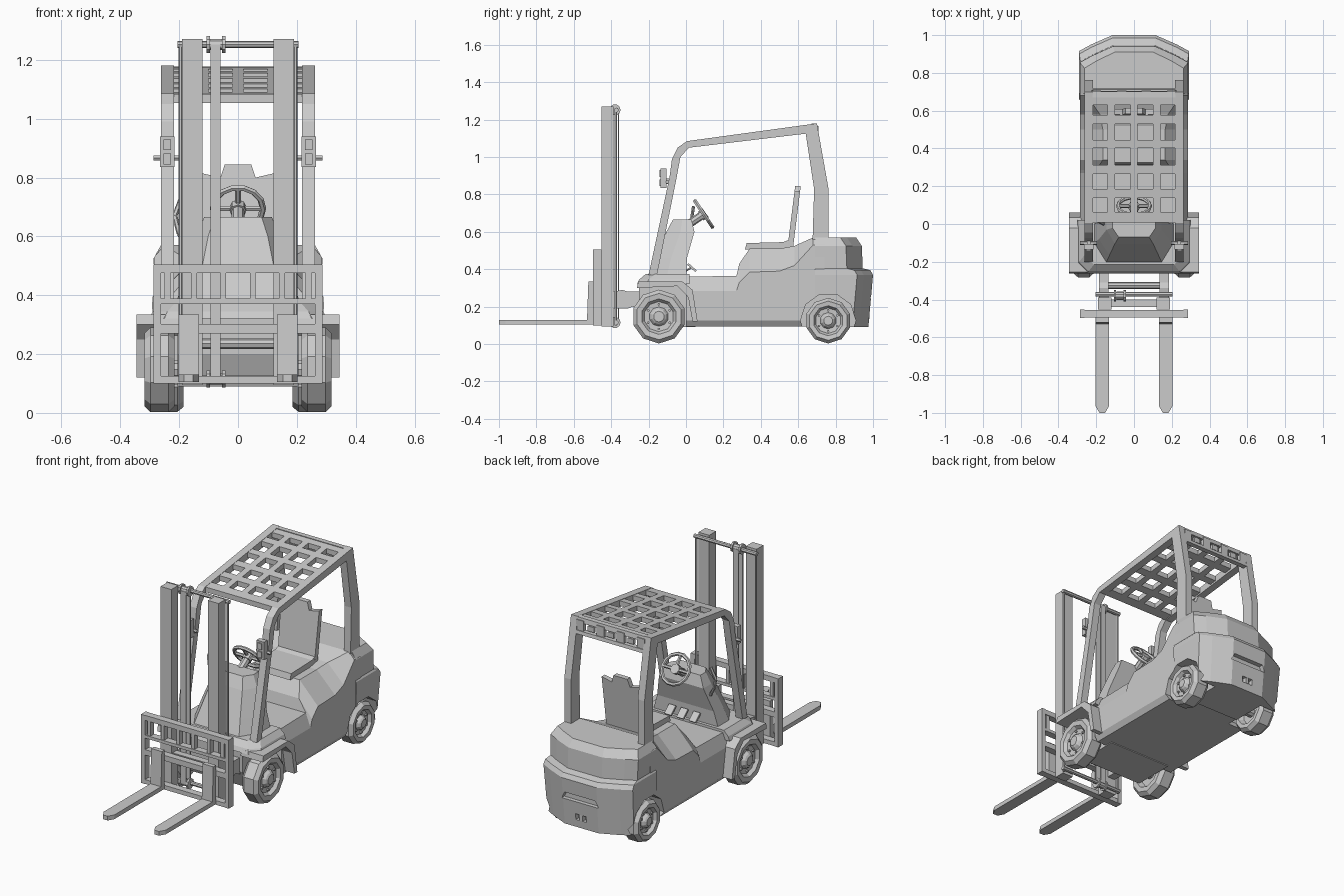
import bpy, bmesh, math
from mathutils import Vector, Matrix

if "Cube" in bpy.data.objects:
    bpy.data.objects.remove(bpy.data.objects["Cube"])


def make(name, bm):
    bmesh.ops.recalc_face_normals(bm, faces=bm.faces[:])
    me = bpy.data.meshes.new(name)
    bm.to_mesh(me)
    bm.free()
    ob = bpy.data.objects.new(name, me)
    bpy.context.collection.objects.link(ob)
    return ob


def loft(name, rings):
    bm = bmesh.new()
    vs = [[bm.verts.new(p) for p in r] for r in rings]
    n = len(vs[0])
    for a, b in zip(vs, vs[1:]):
        for i in range(n):
            bm.faces.new((a[i], a[(i + 1) % n], b[(i + 1) % n], b[i]))
    bm.faces.new(vs[0])
    bm.faces.new(vs[-1])
    return make(name, bm)


def prism(name, x0, x1, pts):
    """Side profile (y, z) extruded along x."""
    return loft(name, [[(x, y, z) for y, z in pts] for x in (x0, x1)])


def box(name, x0, x1, y0, y1, z0, z1):
    return prism(name, x0, x1, [(y0, z0), (y1, z0), (y1, z1), (y0, z1)])


def both(fn, name, x0, x1, *args):
    return [fn(f"{side}_{name}", s * x0, s * x1, *args) for side, s in (("right", 1), ("left", -1))]


def cyl(name, p0, p1, r, n=10):
    p0, p1 = Vector(p0), Vector(p1)
    q = (p1 - p0).to_track_quat('Z', 'Y')
    ring = [q @ Vector((r * math.cos(2 * math.pi * i / n), r * math.sin(2 * math.pi * i / n), 0)) for i in range(n)]
    return loft(name, [[p + v for v in ring] for p in (p0, p1)])


def wheel(name, s, y, z, R, x0, x1, n=10):
    w = x1 - x0
    prof = [(x0 + .03, .02), (x0 + .03, R * .55), (x0, R * .66), (x0, R * .86), (x0 + .2 * w, R),
            (x1 - .2 * w, R), (x1, R * .86), (x1 - .003, R * .66), (x1 - .022, R * .56),
            (x1 - .024, R * .36), (x1 - .008, R * .28), (x1, R * .2), (x1, .01)]
    loft(name, [[(s * x, y + r * math.sin(2 * math.pi * i / n), z + r * math.cos(2 * math.pi * i / n))
                 for i in range(n)] for x, r in prof])
    for i in range(6):
        a = math.pi * i / 3
        yy, zz = y + R * .46 * math.sin(a), z + R * .46 * math.cos(a)
        cyl(name + "_bolt", (s * (x1 - .026), yy, zz), (s * (x1 - .014), yy, zz), .007, 6)


# Wheels and axles
for side, s in (("right", 1), ("left", -1)):
    wheel(side + "_front_wheel", s, -.145, .147, .144, .215, .318)
    wheel(side + "_rear_wheel", s, .76, .125, .122, .185, .292)
cyl("front_axle", (-.25, -.145, .147), (.25, -.145, .147), .035)
cyl("rear_axle", (-.22, .76, .125), (.22, .76, .125), .03)

# Main body: sections along y (y, half width, shoulder z, top half width, top z)
sections = [(.0, .285, .285, .255, .36), (.27, .285, .285, .255, .365), (.285, .285, .33, .2, .43),
            (.34, .285, .385, .165, .51), (.50, .285, .39, .165, .51), (.58, .285, .42, .18, .525),
            (.68, .285, .53, .25, .57), (.74, .285, .53, .25, .57)]
body = loft("body", [[(-.265, y, .095), (.265, y, .095), (w, y, .125), (w, y, zs), (wt, y, zt),
                      (-wt, y, zt), (-w, y, zs), (-w, y, .125)] for y, w, zs, wt, zt in sections])

# Counterweight: stacked plan outlines (z, half width, back y)
levels = [(.09, .283, .975), (.37, .292, 1.0), (.395, .29, .985), (.405, .283, .945),
          (.525, .287, .94), (.57, .262, .91)]
weight = loft("counterweight", [[(-w, .69, z), (w, .69, z), (w, yb - .085, z), (w * .78, yb - .05, z),
                                 (w * .39, yb, z), (-w * .39, yb, z), (-w * .78, yb - .05, z),
                                 (-w, yb - .085, z)] for z, w, yb in levels])

# Hidden cutters for the rear wheel arches and the grab slot
arch = [(.76 + .148 * math.sin(math.pi * (i + .5) / 5), .125 + .148 * math.cos(math.pi * (i + .5) / 5))
        for i in range(10)]
cutters = both(prism, "arch_cutter", .165, .4, arch)
slot = loft("slot_cutter", [[(-.12, y, .245), (.12, y, .245), (.10, y, .285), (-.10, y, .285)] for y in (.965, 1.1)])
tow = box("tow_cutter", -.035, .035, .955, 1.1, .135, .17)
for target, tools in ((body, cutters), (weight, cutters + [slot, tow])):
    for c in tools:
        c.hide_render = True
        c.hide_viewport = True
        m = target.modifiers.new("cut", 'BOOLEAN')
        m.operation, m.object, m.solver = 'DIFFERENCE', c, 'EXACT'
box("tow_pin", -.01, .01, .95, .98, .135, .17)

# Front chassis, collar and fenders
prism("front_chassis", -.205, .205, [(-.2, .09), (.05, .09), (.05, .36), (-.25, .345), (-.25, .2)])
loft("front_collar", [[(-w, .02, z), (w, .02, z), (w, yf + .05, z), (w - .05, yf, z), (-w + .05, yf, z),
                       (-w, yf + .05, z)] for z, w, yf in ((.32, .30, -.262), (.345, .29, -.25), (.375, .262, -.215))])
both(prism, "fender", .2, .345, [(-.262, .30), (-.255, .335), (-.02, .335), (.035, .29), (.062, .12),
                                 (.035, .12), (.012, .25), (-.045, .31)])

# Dash cowl: (z, half width, front y, back y)
cowl = [(.34, .22, -.215, .0), (.46, .185, -.165, .005), (.60, .145, -.105, .045), (.665, .115, -.07, .03)]
loft("dash_cowl", [[(-w, yb, z), (w, yb, z), (w, yf * .5 + yb * .5, z), (w * .7, yf, z), (-w * .7, yf, z),
                    (-w, yf * .5 + yb * .5, z)] for z, w, yf, yb in cowl])

# Steering wheel with spokes and column
hub, tilt = Vector((0, .095, .695)), -.98
bpy.ops.mesh.primitive_torus_add(major_segments=14, minor_segments=6, major_radius=.085, minor_radius=.011,
                                 location=hub, rotation=(tilt, 0, 0))
bpy.context.object.name = "steering_wheel"
rot = Matrix.Rotation(tilt, 3, 'X')
axis = rot @ Vector((0, 0, 1))
for a in (0, math.pi, 1.5 * math.pi):
    cyl("steering_spoke", hub, hub + rot @ Vector((math.cos(a), math.sin(a), 0)) * .083, .01, 6)
cyl("steering_hub", hub - axis * .02, hub + axis * .012, .028, 8)
cyl("steering_column", hub - axis * .13, hub, .022, 8)

# Pedals and control levers
for x in (-.08, 0, .08):
    prism("pedal", x - .022, x + .022, [(.005, .425), (.05, .385), (.058, .393), (.013, .433)])
    cyl("pedal_arm", (x, -.02, .38), (x, .03, .41), .006, 6)
lever = [(-.16, .0, .55), (-.2, .02, .61), (-.215, .03, .67), (-.19, .04, .735)]
for a, b in zip(lever, lever[1:]):
    cyl("side_lever", a, b, .009, 6)

# Seat
prism("seat_cushion", -.12, .12, [(.315, .505), (.56, .505), (.57, .555), (.545, .555), (.52, .545), (.325, .54)])
outline = [(-.12, .52), (.12, .52), (.125, .815), (.06, .80), (.045, .845), (-.045, .845), (-.06, .80), (-.125, .815)]
loft("seat_back", [[(x, y + (z - .52) * .125, z) for x, z in outline] for y in (.543, .573)])

# Overhead guard: pillars and side rails in one profile
guard = [(-.20, .37), (-.088, .893), (-.075, .99), (-.045, 1.05), (.005, 1.085), (.70, 1.18), (.762, .83),
         (.762, .56), (.677, .56), (.685, .83), (.64, 1.125), (.015, 1.05), (-.03, 1.0), (-.052, .88), (-.155, .37)]
both(prism, "guard_frame", .218, .262, guard)


def roof_bar(name, x0, x1, y0, y1):
    def z(y):
        return 1.083 + (y - .005) * .1367
    return prism(name, x0, x1, [(y0, z(y0) - .03), (y1, z(y1) - .03), (y1, z(y1)), (y0, z(y0))])


for x in (-.12, 0, .12):
    roof_bar("roof_bar", x - .019, x + .019, .02, .68)
for y0, y1 in ((.008, .063), (.138, .185), (.265, .312), (.402, .444), (.53, .577), (.63, .70)):
    roof_bar("roof_crossbar", -.22, .22, y0, y1)

# Rear guard panel with light windows
for z0, z1 in ((1.085, 1.105), (1.15, 1.178)):
    prism("rear_guard_rail", -.22, .22, [(y + .7 + (1.18 - z) * .177, z) for y, z in
                                         ((-.03, z0), (0, z0), (0, z1), (-.03, z1))])
for x in (-.2, -.065, .065, .2):
    box("rear_guard_post", x - .025, x + .025, .685, .708, 1.09, 1.165)
for x in (-.13, 0, .13):
    box("rear_light", x - .02, x + .02, .688, .704, 1.113, 1.143)

# Head lights on the front pillars
for s, side in ((1, "right"), (-1, "left")):
    box(side + "_light_housing", s * .215, s * .265, -.135, -.105, .835, .94)
    for z in (.863, .912):
        box(side + "_light_lens", s * .227, s * .253, -.143, -.13, z - .018, z + .018)
    cyl(side + "_light_bar", (s * .195, -.1, .867), (s * .287, -.1, .867), .01, 6)
    box(side + "_light_bracket", s * .23, s * .25, -.11, -.07, .855, .885)

# Mast rails, rods and cross members
both(box, "mast_rail", .12, .19, -.452, -.388, .095, 1.27)
for s in (1, -1):
    cyl("mast_rod", (s * .195, -.375, .1), (s * .195, -.375, 1.25), .007, 6)
for z in (.115, 1.252):
    cyl("mast_crossbar", (-.205, -.372, z), (.205, -.372, z), .012, 8)
    cyl("chain_roller", (-.1, -.38, z), (-.05, -.38, z), .02)
    for x in (-.107, -.055):
        cyl("roller_flange", (x, -.38, z), (x + .012, -.38, z), .03)
for y in (-.4, -.36):
    box("lift_chain", -.093, -.059, y - .003, y + .003, .115, 1.252)
box("mast_lower_tie", -.13, .13, -.44, -.40, .27, .30)
both(prism, "tilt_bracket", .135, .185, [(-.39, .19), (-.31, .19), (-.285, .2), (-.2, .16), (-.2, .28),
                                       (-.31, .28), (-.34, .29), (-.39, .28)])
cyl("tilt_shaft", (-.18, -.325, .235), (.18, -.325, .235), .018, 8)

# Carriage frame
both(box, "carriage_side", .262, .287, -.497, -.452, .1, .505)
for z0, z1 in ((.1, .125), (.27, .302), (.37, .388), (.475, .505)):
    box("carriage_rail", -.275, .275, -.495, -.454, z0, z1)
for x in (.05, .15, .24):
    both(box, "carriage_bar", x - .01, x + .01, -.49, -.458, .38, .48)

# Forks with pointed tips
for s in (1, -1):
    prism("fork_back", s * .133, s * .203, [(-.53, .105), (-.495, .105), (-.495, .335), (-.522, .335)])
    loft("fork_blade", [[(s * (.168 + w), y, z) for w, y in ((-.035, -.495), (.035, -.495), (.035, -.965),
                                                           (.015, -1.0), (-.015, -1.0), (-.035, -.965))]
                        for z in (.105, .13)])
